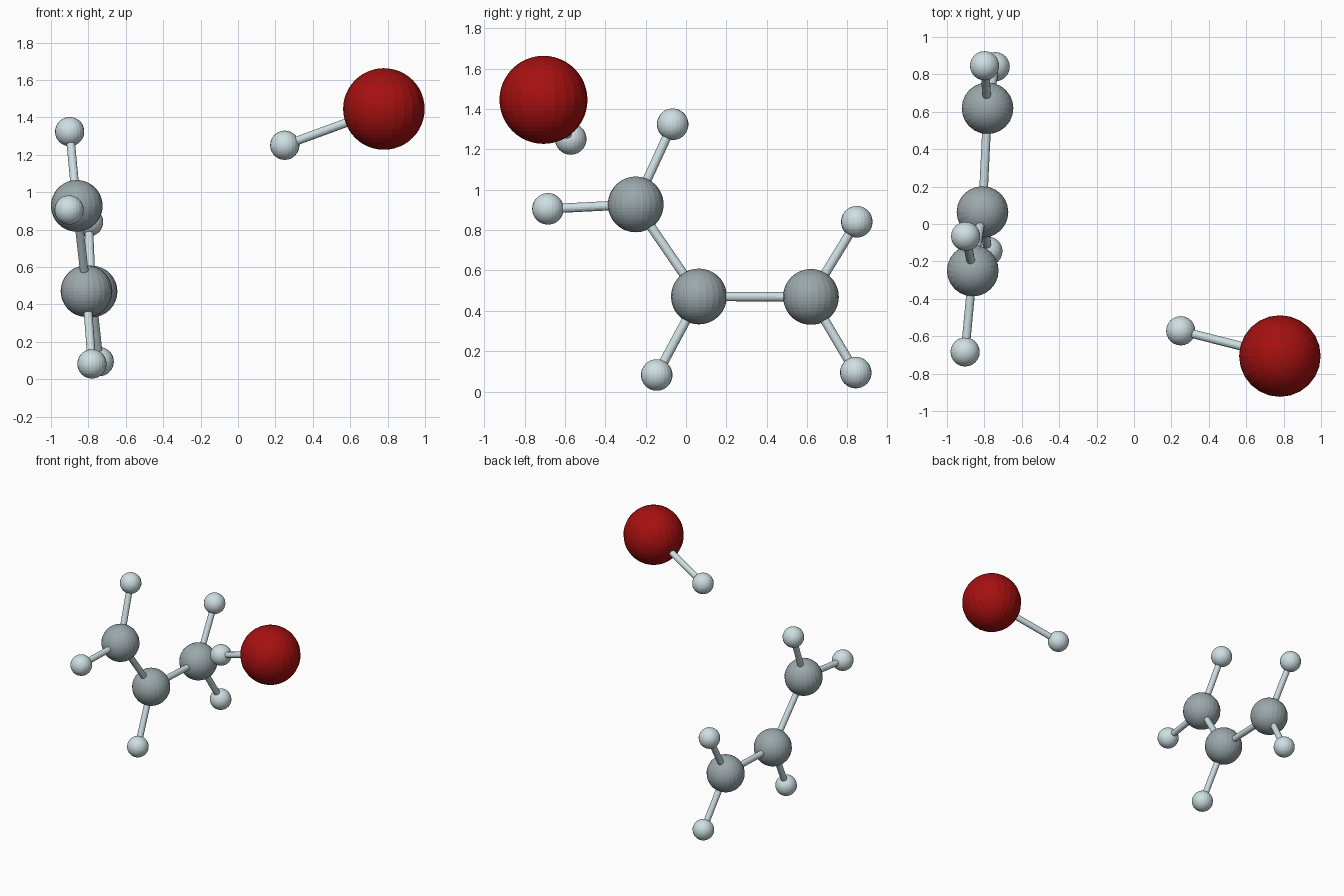
import bpy
from mathutils import Vector

if "Cube" in bpy.data.objects:
    bpy.data.objects.remove(bpy.data.objects["Cube"])


def material(name, rgb):
    m = bpy.data.materials.new(name)
    m.diffuse_color = (*rgb, 1)
    m.use_nodes = True
    m.node_tree.nodes["Principled BSDF"].inputs["Base Color"].default_value = m.diffuse_color
    return m


CARBON = material("carbon_grey", (0.33, 0.39, 0.41))
PALE = material("pale_blue_grey", (0.62, 0.74, 0.77))
RED = material("dark_red", (0.38, 0.005, 0.005))

# atom name: (centre, radius, material)
C, H, R = (0.138, CARBON), (0.078, PALE), (0.218, RED)
atoms = {
    "carbon_upper": ((-0.862, -0.249, 0.927), C),
    "carbon_middle": ((-0.81, 0.064, 0.471), C),
    "carbon_end": ((-0.783, 0.619, 0.469), C),
    "hydrogen_top": ((-0.90, -0.066, 1.324), H),
    "hydrogen_side": ((-0.903, -0.684, 0.905), H),
    "hydrogen_end_upper": ((-0.799, 0.846, 0.841), H),
    "hydrogen_end_lower": ((-0.742, 0.841, 0.094), H),
    "hydrogen_bottom": ((-0.781, -0.145, 0.082), H),
    "hydrogen_free": ((0.25, -0.571, 1.251), H),
    "red_atom": ((0.78, -0.706, 1.445), R),
}
bonds = [
    ("carbon_upper", "carbon_middle"), ("carbon_middle", "carbon_end"),
    ("carbon_upper", "hydrogen_top"), ("carbon_upper", "hydrogen_side"),
    ("carbon_end", "hydrogen_end_upper"), ("carbon_end", "hydrogen_end_lower"),
    ("carbon_middle", "hydrogen_bottom"), ("red_atom", "hydrogen_free"),
]

# Atoms: flat-faced balls
for name, (pos, (radius, mat)) in atoms.items():
    bpy.ops.mesh.primitive_uv_sphere_add(
        segments=24, ring_count=24, radius=radius, location=pos)
    ball = bpy.context.object
    ball.name = name
    ball.data.materials.append(mat)

# Bonds: thin rods from centre to centre
for a, b in bonds:
    p, q = Vector(atoms[a][0]), Vector(atoms[b][0])
    bpy.ops.mesh.primitive_cylinder_add(
        vertices=16, radius=0.023, depth=(q - p).length, location=(p + q) / 2)
    rod = bpy.context.object
    rod.rotation_euler = (q - p).to_track_quat('Z', 'Y').to_euler()
    rod.name = f"bond_{a}_to_{b}"
    rod.data.materials.append(PALE)
